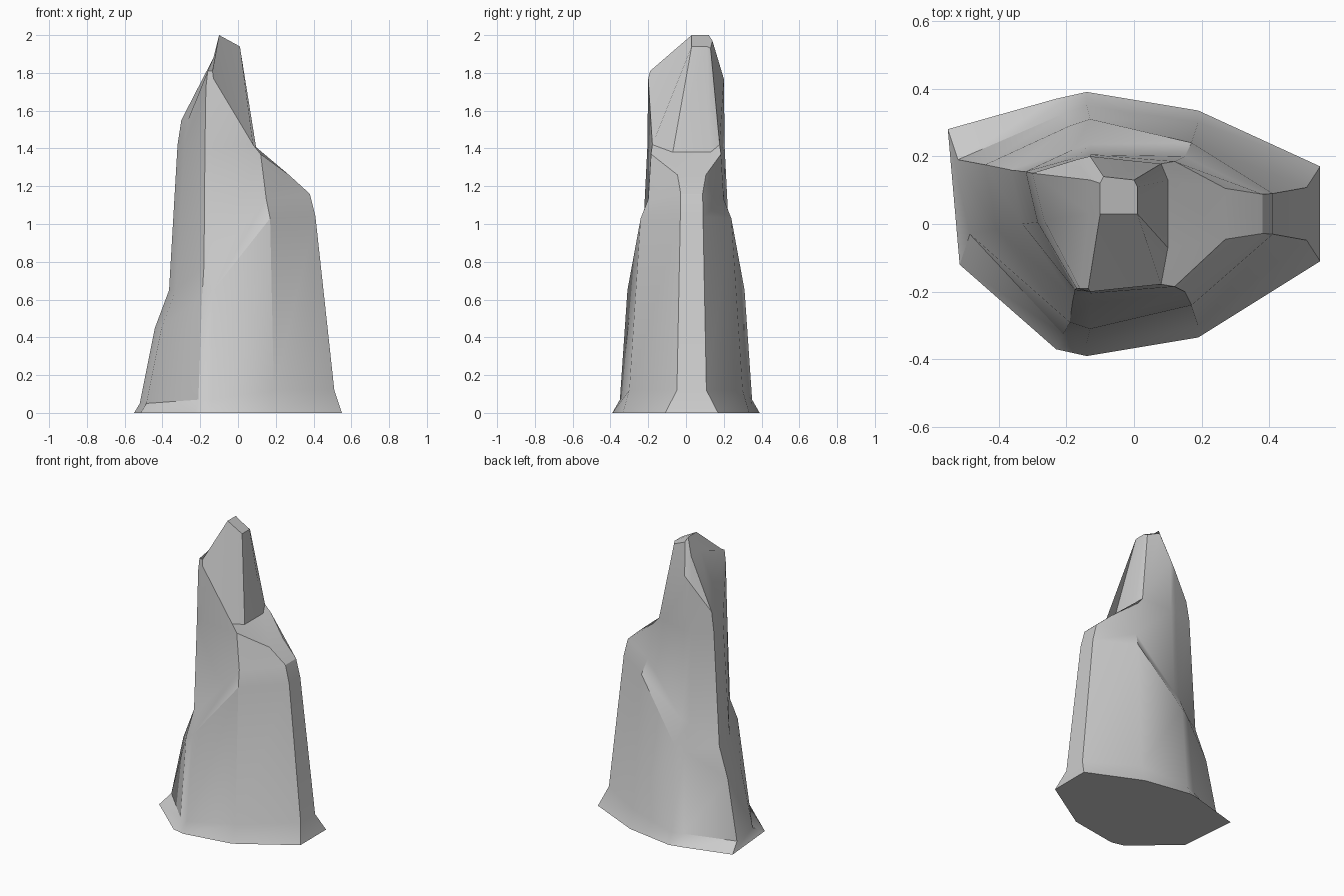
import bpy
import bmesh
import math

if "Cube" in bpy.data.objects:
    bpy.data.objects.remove(bpy.data.objects["Cube"], do_unlink=True)

# One plain stone colour
stone = bpy.data.materials.new("stone grey")
stone.use_nodes = True
stone.diffuse_color = (.6, .6, .6, 1)
stone.node_tree.nodes["Principled BSDF"].inputs["Base Color"].default_value = stone.diffuse_color

bm = bmesh.new()
rings = []


def add_ring(points):
    """Add one ring of vertices and skin it to the ring below."""
    ring = [bm.verts.new(p) for p in points]
    if rings:
        below = rings[-1]
        for i in range(len(ring)):
            j = (i + 1) % len(ring)
            bm.faces.new((below[i], below[j], ring[j], ring[i]))
    rings.append(ring)


def paired_ring(east, shoulder, ridge, flank, west):
    """Each argument is (x, half width, z) for a front and back corner pair."""
    centres = {"east": .03, "west": .08}
    stations = {"east": east, "shoulder": shoulder, "ridge": ridge,
                "flank": flank, "west": west}
    front, back = [], []
    for name, (x, half, z) in stations.items():
        middle = centres.get(name, 0)
        skew = .035 if name == "west" else 0
        front.append((x + skew, middle - half, z))
        back.append((x, middle + half, z))
    # Counter-clockwise: east front, along the back to the west, back along the front
    add_ring(front[:1] + back + front[:0:-1])


# Foot: flared edge on the ground, then the top of the flare
paired_ring(east=(.55, .14, 0), shoulder=(.19, .335, 0), ridge=(-.14, .39, 0),
            flank=(-.23, .37, 0), west=(-.55, .2, 0))
paired_ring(east=(.51, .078, .12), shoulder=(.19, .3, .12), ridge=(-.14, .35, .07),
            flank=(-.21, .325, .07), west=(-.52, .11, .05))

# Sloping ledge: outer edge, then inner edge against the tower
paired_ring(east=(.41, .06, 1.04), shoulder=(.17, .24, 1.03), ridge=(-.13, .31, .65),
            flank=(-.19, .29, .62), west=(-.44, .095, .45))
paired_ring(east=(.38, .058, 1.16), shoulder=(.15, .2, 1.13), ridge=(-.13, .235, .8),
            flank=(-.18, .22, .78), west=(-.365, .08, .65))

# Shoulder step and the foot of the upper spire
paired_ring(east=(.27, .075, 1.26), shoulder=(.12, .185, 1.37), ridge=(-.13, .205, 1.4),
            flank=(-.175, .195, 1.4), west=(-.32, .075, 1.42))
paired_ring(east=(.1, .1, 1.38), shoulder=(.08, .178, 1.42), ridge=(-.13, .2, 1.77),
            flank=(-.17, .19, 1.72), west=(-.3, .07, 1.55))

# Crest, leaning back from a low front point
add_ring([(.01, .03, 1.94), (.01, .11, 1.94), (0, .13, 1.93), (-.09, .14, 1.97),
          (-.1, .12, 2), (-.13, .13, 1.88), (-.13, .03, 1.88),
          (-.16, -.19, 1.81), (-.135, -.19, 1.81), (-.1, .03, 2)])
crest = rings[-1]
bm.faces.new(crest[:5] + crest[9:])
bm.faces.new(crest[4:])
bm.faces.new(reversed(rings[0]))
bmesh.ops.recalc_face_normals(bm, faces=bm.faces[:])

mesh = bpy.data.meshes.new("rock_spire")
bm.to_mesh(mesh)
bm.free()
mesh.materials.append(stone)
rock = bpy.data.objects.new("rock_spire", mesh)
bpy.context.collection.objects.link(rock)

# Soft faces with crisp creases
bpy.ops.object.select_all(action="DESELECT")
rock.select_set(True)
bpy.context.view_layer.objects.active = rock
bpy.ops.object.shade_smooth_by_angle(angle=math.radians(30))
